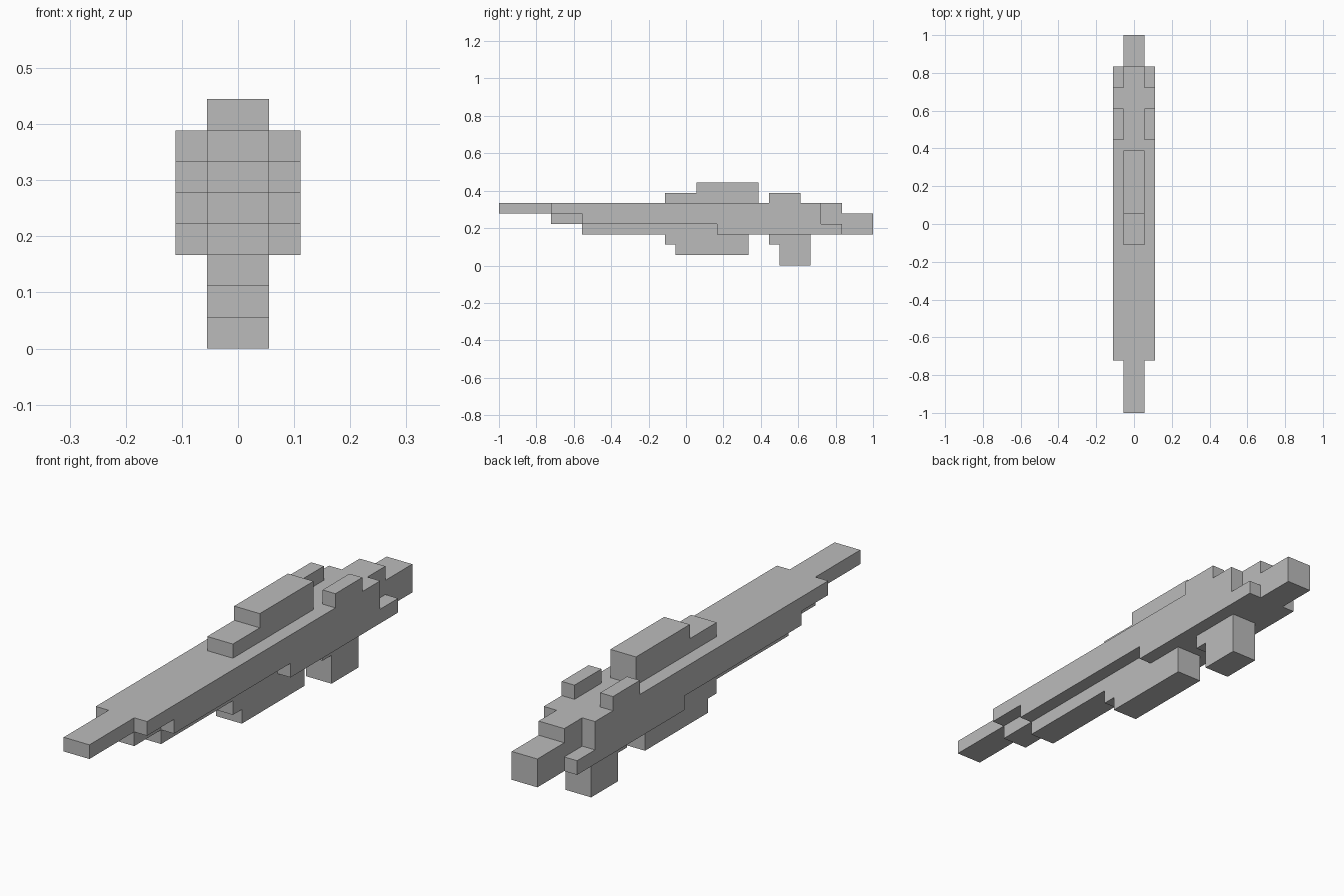
import bpy
import bmesh

cube = bpy.data.objects.get("Cube")
if cube:
    bpy.data.objects.remove(cube, do_unlink=True)

U = 1 / 18  # size of one block

grey = bpy.data.materials.new("hull grey")
grey.use_nodes = True
colour = (0.5, 0.5, 0.5, 1)
grey.diffuse_color = colour
bsdf = next(n for n in grey.node_tree.nodes if n.type == 'BSDF_PRINCIPLED')
bsdf.inputs["Base Color"].default_value = colour


def slab(name, x0, x1, outline):
    """Extrude a side outline of (y, z) block corners from x0 to x1."""
    bm = bmesh.new()
    face = bm.faces.new([bm.verts.new((x0 * U, y * U, z * U)) for y, z in outline])
    out = bmesh.ops.extrude_face_region(bm, geom=[face])
    moved = [v for v in out["geom"] if isinstance(v, bmesh.types.BMVert)]
    bmesh.ops.translate(bm, verts=moved, vec=((x1 - x0) * U, 0, 0))
    bmesh.ops.recalc_face_normals(bm, faces=bm.faces)
    mesh = bpy.data.meshes.new(name)
    bm.to_mesh(mesh)
    bm.free()
    mesh.materials.append(grey)
    obj = bpy.data.objects.new(name, mesh)
    bpy.context.collection.objects.link(obj)
    return obj


# Central spine with nose and tail
slab("spine", -1, 1, [(-18, 6), (-18, 5), (-13, 5), (-13, 4), (-10, 4), (-10, 3),
                      (18, 3), (18, 5), (15, 5), (15, 6)])

# Stepped parts above and below the spine
slab("upper_deck", -1, 1, [(-2, 6), (7, 6), (7, 8), (1, 8), (1, 7), (-2, 7)])
slab("belly_pod", -1, 1, [(-2, 3), (-2, 2), (-1, 2), (-1, 1), (6, 1), (6, 3)])
slab("rear_grip", -1, 1, [(8, 3), (8, 2), (9, 2), (9, 0), (12, 0), (12, 3)])

# Flanks and their raised blocks on both sides
for side, s in (("left", 1), ("right", -1)):
    slab(side + "_flank", s, 2 * s,
         [(-13, 6), (-13, 5), (-10, 5), (-10, 4), (3, 4), (3, 3),
          (15, 3), (15, 4), (13, 4), (13, 6)])
    slab(side + "_raised_block", s, 2 * s, [(8, 6), (11, 6), (11, 7), (8, 7)])
